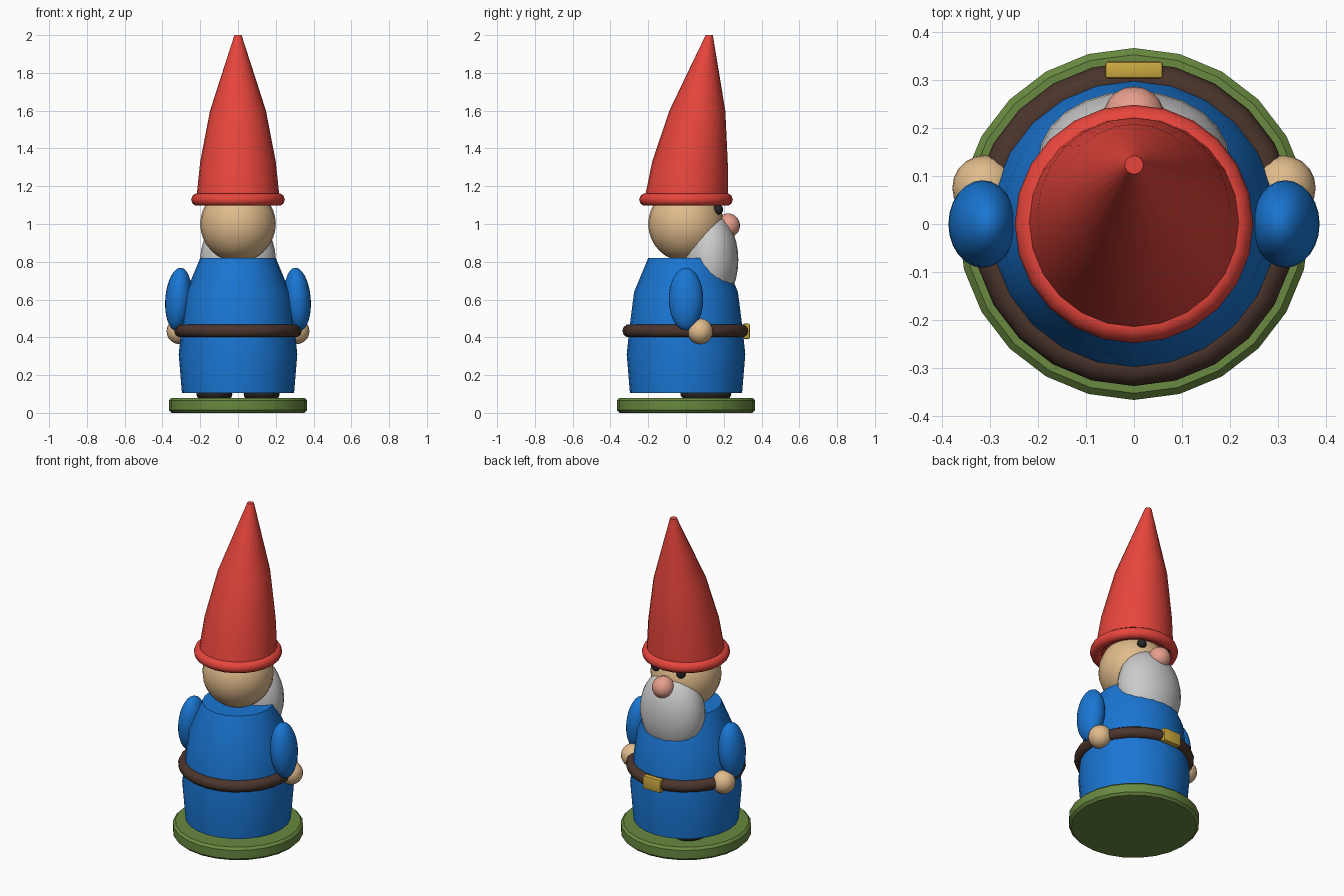
import bpy, bmesh, math
from mathutils import Matrix

if "Cube" in bpy.data.objects:
    bpy.data.objects.remove(bpy.data.objects["Cube"])

SIDES = 24


def material(name, rgb):
    m = bpy.data.materials.new(name)
    m.diffuse_color = (*rgb, 1)
    m.use_nodes = True
    m.node_tree.nodes["Principled BSDF"].inputs["Base Color"].default_value = m.diffuse_color
    return m


RED = material("red", (0.8, 0.06, 0.045))
BLUE = material("blue", (0.01, 0.18, 0.65))
SKIN = material("skin", (0.75, 0.5, 0.26))
PINK = material("pink", (0.8, 0.35, 0.27))
WHITE = material("white", (0.8, 0.8, 0.78))
BROWN = material("brown", (0.07, 0.035, 0.025))
BLACK = material("black", (0.02, 0.018, 0.018))
GOLD = material("gold", (0.6, 0.4, 0.05))
GREEN = material("green", (0.14, 0.25, 0.05))


def finish(name, bm, mat, angle=40):
    bmesh.ops.recalc_face_normals(bm, faces=bm.faces)
    me = bpy.data.meshes.new(name)
    bm.to_mesh(me)
    bm.free()
    me.shade_smooth()
    me.set_sharp_from_angle(angle=math.radians(angle))
    me.materials.append(mat)
    ob = bpy.data.objects.new(name, me)
    bpy.context.collection.objects.link(ob)
    return ob


def lathe(name, rings, mat, sides=SIDES):
    """Closed stack of rings (radius, z, y offset)."""
    bm = bmesh.new()
    loops = []
    for r, z, y in rings:
        loops.append([bm.verts.new((r * math.cos(a), y + r * math.sin(a), z))
                      for a in (2 * math.pi * i / sides for i in range(sides))])
    for lo, hi in zip(loops, loops[1:]):
        for i in range(sides):
            j = (i + 1) % sides
            bm.faces.new((lo[i], lo[j], hi[j], hi[i]))
    bm.faces.new(loops[0])
    bm.faces.new(loops[-1])
    return finish(name, bm, mat)


def ellipsoid(name, loc, radii, mat, tilt=0, seg=24, rings=16):
    bm = bmesh.new()
    mtx = (Matrix.Translation(loc) @ Matrix.Rotation(tilt, 4, 'Y')
           @ Matrix.Diagonal((*radii, 1)))
    bmesh.ops.create_uvsphere(bm, u_segments=seg, v_segments=rings, radius=1, matrix=mtx)
    return finish(name, bm, mat, 60)


def ring(name, z, major, minor, mat, tube=10):
    bm = bmesh.new()
    loops = []
    for i in range(SIDES):
        a = 2 * math.pi * i / SIDES
        loop = []
        for k in range(tube):
            t = 2 * math.pi * k / tube
            r = major + minor * math.cos(t)
            loop.append(bm.verts.new((r * math.cos(a), r * math.sin(a), z + minor * math.sin(t))))
        loops.append(loop)
    for i in range(SIDES):
        p, q = loops[i], loops[(i + 1) % SIDES]
        for k in range(tube):
            m = (k + 1) % tube
            bm.faces.new((p[k], q[k], q[m], p[m]))
    return finish(name, bm, mat, 60)


# Grass base and coat
lathe("base", [(0.352, 0, 0), (0.366, 0.014, 0), (0.366, 0.066, 0), (0.352, 0.08, 0)], GREEN)
lathe("coat", [(0.297, 0.105, 0), (0.314, 0.31, 0), (0.298, 0.46, 0),
               (0.275, 0.64, 0), (0.2, 0.82, 0)], BLUE)

# Belt and buckle
ring("belt", 0.434, 0.302, 0.035, BROWN)
bm = bmesh.new()
bmesh.ops.create_cube(bm, size=1, matrix=Matrix.Translation((0, 0.32, 0.432))
                      @ Matrix.Diagonal((0.12, 0.035, 0.08, 1)))
bmesh.ops.bevel(bm, geom=bm.edges[:], offset=0.006, segments=2, affect='EDGES', profile=0.5)
finish("buckle", bm, GOLD)

# Head, beard, nose
ellipsoid("head", (0, 0, 1.0), (0.2, 0.2, 0.2), SKIN)
ellipsoid("beard", (0, 0.13, 0.81), (0.2, 0.147, 0.25), WHITE)
ellipsoid("nose", (0, 0.222, 0.992), (0.064, 0.064, 0.064), PINK, seg=20, rings=12)

# Paired parts
for side, s in (("left", -1), ("right", 1)):
    ellipsoid(side + "_eye", (s * 0.085, 0.17, 1.077), (0.027, 0.027, 0.027), BLACK, seg=16, rings=10)
    ellipsoid(side + "_arm", (s * 0.315, 0, 0.602), (0.07, 0.091, 0.167), BLUE, tilt=-s * 0.08)
    ellipsoid(side + "_hand", (s * 0.31, 0.075, 0.432), (0.068, 0.068, 0.068), SKIN, seg=20, rings=12)
    ellipsoid(side + "_shoe", (s * 0.125, 0.105, 0.1), (0.095, 0.135, 0.055), BLACK, seg=20, rings=12)

# Hat with its tip leaning over the face
lathe("hat", [(0.222, 1.12, 0), (0.2, 1.33, 0.021), (0.148, 1.6, 0.06), (0.019, 2.0, 0.123)], RED)
ring("hat_brim", 1.129, 0.214, 0.034, RED)
